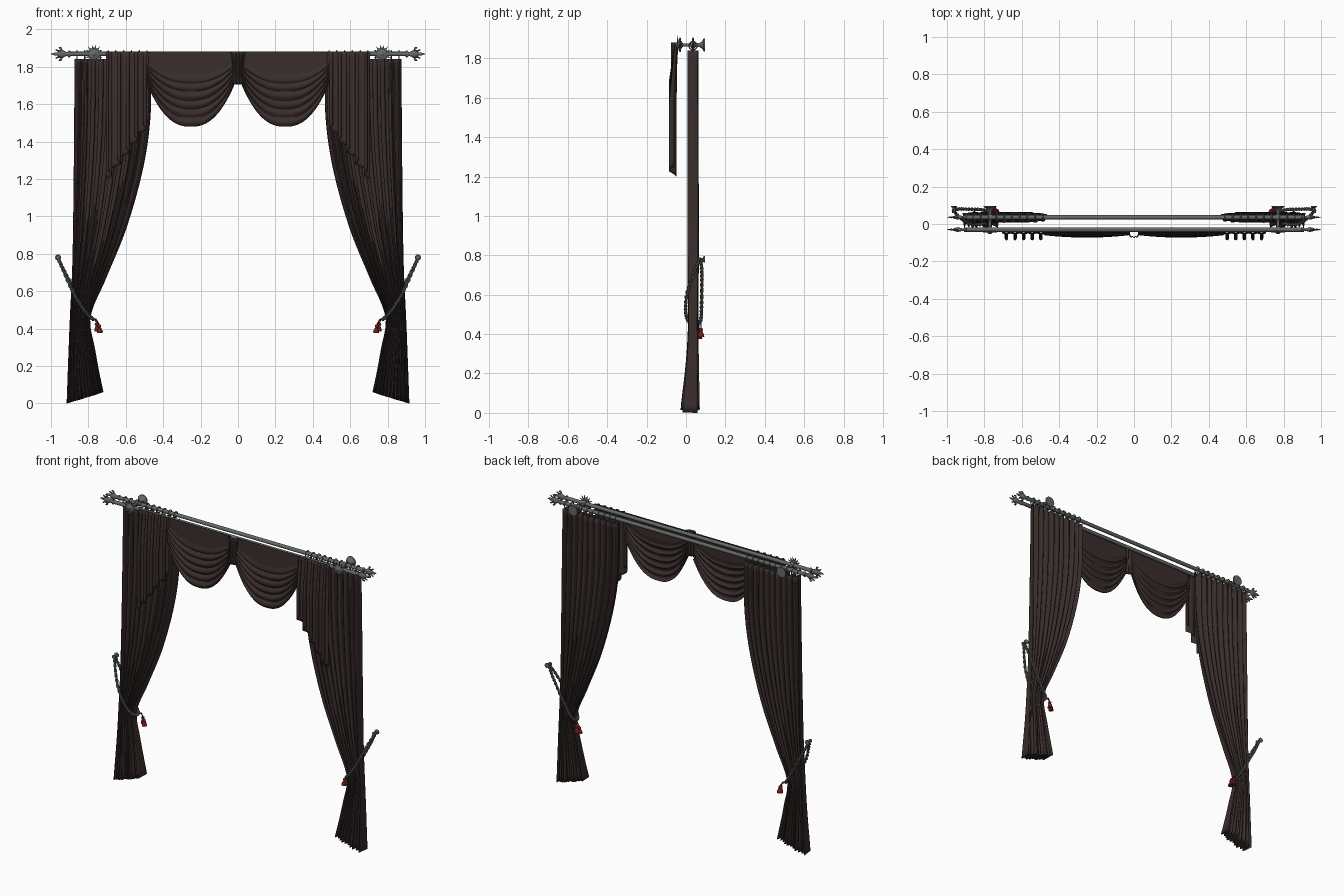
import bpy, bmesh, math
from math import sin, cos, pi
from mathutils import Vector, Matrix

if "Cube" in bpy.data.objects:
    bpy.data.objects.remove(bpy.data.objects["Cube"])


def material(name, rgb):
    m = bpy.data.materials.new(name)
    m.diffuse_color = (*rgb, 1)
    m.use_nodes = True
    m.node_tree.nodes["Principled BSDF"].inputs["Base Color"].default_value = m.diffuse_color
    return m


CLOTH = material("dark_cloth", (0.04, 0.027, 0.025))
METAL = material("dark_metal", (0.13, 0.14, 0.14))
RED = material("tassel_red", (0.16, 0.015, 0.01))


def finish(name, me, mat, mirror=True, thick=0):
    ob = bpy.data.objects.new(name, me)
    bpy.context.collection.objects.link(ob)
    me.materials.clear()
    me.materials.append(mat)
    if thick:
        m = ob.modifiers.new("Thickness", 'SOLIDIFY')
        m.thickness, m.offset = thick, 0
    if mirror:
        m = ob.modifiers.new("Mirror", 'MIRROR')
        m.use_mirror_merge = False
    bpy.ops.object.select_all(action='DESELECT')
    ob.select_set(True)
    bpy.context.view_layer.objects.active = ob
    bpy.ops.object.shade_smooth_by_angle(angle=math.radians(50))
    return ob


def from_bm(name, bm, mat, mirror=True):
    bmesh.ops.recalc_face_normals(bm, faces=bm.faces)
    me = bpy.data.meshes.new(name)
    bm.to_mesh(me)
    bm.free()
    return finish(name, me, mat, mirror)


def sheet(name, f, nu, nv, mirror=True, thick=0.003):
    """Cloth surface from a function of u (across) and v (down)."""
    verts = [f(i / nu, j / nv) for j in range(nv + 1) for i in range(nu + 1)]
    w = nu + 1
    faces = [(j * w + i, j * w + i + 1, (j + 1) * w + i + 1, (j + 1) * w + i)
             for j in range(nv) for i in range(nu)]
    me = bpy.data.meshes.new(name)
    me.from_pydata(verts, [], faces)
    return finish(name, me, CLOTH, mirror, thick)


def spline(keys, t):
    """Smooth value at t through (key, value) pairs."""
    n = len(keys)
    i = max(k for k in range(n - 1) if k == 0 or keys[k][0] <= t)

    def slope(k):
        a, b = keys[max(k - 1, 0)], keys[min(k + 1, n - 1)]
        return (b[1] - a[1]) / (b[0] - a[0])
    (x0, y0), (x1, y1) = keys[i], keys[i + 1]
    h = x1 - x0
    s = (t - x0) / h
    return (y0 * (1 + 2 * s) * (1 - s) ** 2 + slope(i) * h * s * (1 - s) ** 2
            + y1 * s * s * (3 - 2 * s) + slope(i + 1) * h * s * s * (s - 1))


def lathe(bm, prof, loc, axis, n=16, squash=1.0):
    """Revolve (radius, distance) profile about an axis; squash flattens in y."""
    q = Vector(axis).to_track_quat('Z', 'Y').to_matrix()
    rows = []
    for r, d in prof:
        row = []
        for k in range(n):
            p = q @ Vector((r * cos(2 * pi * k / n), r * sin(2 * pi * k / n), d))
            row.append(bm.verts.new(Vector(loc) + Vector((p.x, p.y * squash, p.z))))
        rows.append(row)
    for a, b in zip(rows, rows[1:]):
        for k in range(n):
            bm.faces.new((a[k], a[(k + 1) % n], b[(k + 1) % n], b[k]))
    bm.faces.new(rows[0][::-1])
    bm.faces.new(rows[-1])


def tubes(name, paths, r, mat, mirror=True, res=2):
    cu = bpy.data.curves.new(name, 'CURVE')
    cu.dimensions, cu.bevel_depth, cu.bevel_resolution = '3D', r, res
    cu.use_fill_caps = True
    for pts in paths:
        sp = cu.splines.new('POLY')
        sp.points.add(len(pts) - 1)
        for p, c in zip(sp.points, pts):
            p.co = (*c, 1)
    tmp = bpy.data.objects.new(name + "_path", cu)
    bpy.context.collection.objects.link(tmp)
    dg = bpy.context.evaluated_depsgraph_get()
    me = bpy.data.meshes.new_from_object(tmp.evaluated_get(dg))
    bpy.data.objects.remove(tmp)
    return finish(name, me, mat, mirror)


# Side curtains: gathered at the tieback, flaring at the hem
OUTER = [(0, .915), (.4, .9), (.8, .883), (1.84, .872)]
INNER = [(0, .705), (.06, .72), (.29, .765), (.46, .79), (.66, .71), (.93, .6),
         (1.25, .51), (1.52, .47), (1.84, .465)]
DEPTH = [(0, .05), (.25, .033), (.46, .025), (.8, .028), (1.84, .027)]
MID = [(0, .02), (.3, .033), (.5, .036), (1.84, .035)]


def curtain(u, v):
    z = 1.84 * (1 - v) + .06 * u * v ** 3
    a, b = spline(OUTER, z), spline(INNER, z)
    th = 2 * pi * 10 * u + .5 * sin(5 * u + 2 * v)
    amp = spline(DEPTH, z) * (.85 + .15 * sin(17 * u + 3 * v))
    x = a + (b - a) * (u + .016 * sin(2 * th) * sin(pi * u))
    return x, spline(MID, z) + amp * cos(th), z


sheet("side_curtain", curtain, 130, 44)


# Swags: draped folds following the curved lower edge
def swag(u, v):
    s = 2 * u - 1
    w = max(0, (v - .3) / .7)
    z = 1.88 - v * (.18 + .22 * (1 - abs(s) ** 2.4))
    y = -.045 - .014 * v * (1 - s * s) - .013 * abs(sin(pi * 6 * w)) * min(1, 4 * w)
    return .252 + .23 * s, y, z


sheet("swag", swag, 48, 72)


# Tails: overlapping pleats with a stepped diagonal hem
def tail(u, v):
    th = 2 * pi * 5 * u
    g = min(1, 2 * v)
    x = .475 + .23 * u + .018 * sin(th)
    return x, -.05 - .018 * g + (.006 + .012 * g) * cos(th), 1.88 - v * (.37 + .31 * u)


sheet("valance_tail", tail, 90, 24)


# Centre tab covering the join of the swags
def tab(u, v):
    x = (2 * u - 1) * (.036 - .007 * sin(pi * v))
    return x, -.045 - .025 * sin(pi * u) ** .5 - .004 * cos(8 * pi * u), 1.88 - .175 * v


sheet("centre_tab", tab, 40, 10, mirror=False)

# Two rods with collars
RODS = (-.03, .036)
bm = bmesh.new()
for y in RODS:
    lathe(bm, [(.012, -.91), (.012, .91)], (0, y, 1.868), (1, 0, 0))
from_bm("rods", bm, METAL, mirror=False)

# Finials: flattened spear with scrolls
bm = bmesh.new()
scrolls = []
for y in RODS:
    lathe(bm, [(.012, 0), (.018, .003), (.018, .012), (.01, .018), (.014, .03), (.022, .045),
               (.016, .06), (.007, .075), (.009, .083), (.001, .105)],
          (.895, y, 1.868), (1, 0, 0), squash=.6)
    for s in (1, -1):
        scrolls.append([(.955 + (.004 + .0035 * a) * cos(a + 1.2), y,
                         1.868 + s * (.029 + (.002 + .0028 * a) * sin(a + 1.2)))
                        for a in [k * .4 for k in range(13)]])
from_bm("finials", bm, METAL)
tubes("finial_scrolls", scrolls, .0045, METAL)

# Wall brackets with arm, rod cups and sunburst rosette
bm = bmesh.new()
B = (.77, 0, 1.868)
lathe(bm, [(.034, -.097), (.034, -.09), (.02, -.083), (.011, -.07), (.008, -.055),
           (.008, .04)], B, (0, -1, 0))
for y in RODS:
    lathe(bm, [(.017, -.012), (.017, .012)], (.77, y, 1.868), (1, 0, 0))
lathe(bm, [(.026, .038), (.028, .042), (.02, .046), (.012, .047), (.008, .052), (.001, .054)],
      B, (0, -1, 0))
for k in range(14):
    a = 2 * pi * k / 14
    lathe(bm, [(.006, .02), (.005, .034), (.0008, .05)], (.77, -.042, 1.868),
          (cos(a), 0, sin(a)), 6, .5)
from_bm("wall_bracket", bm, METAL)

# Curtain rings with eyelets on the back rod
rings = []
for i in range(10):
    x = .487 + i * .0415
    rings.append([(x, .036 + .021 * cos(2 * pi * k / 20), 1.864 + .021 * sin(2 * pi * k / 20))
                  for k in range(21)])
    rings.append([(x, .036, 1.845), (x, .036, 1.825)])
tubes("curtain_rings", rings, .0035, METAL, res=1)

# Tieback hook on the wall
bm = bmesh.new()
lathe(bm, [(.016, 0), (.016, .006), (.007, .01), (.007, .03), (.012, .033), (.012, .038)],
      (.962, .096, .78), (0, -1, 0))
from_bm("tieback_hook", bm, METAL)

# Twisted tieback rope looping round the curtain
LOOP = [(.966, .072, .785), (.93, .035, .70), (.885, .004, .60), (.83, -.002, .51),
        (.79, .014, .463), (.775, .045, .45), (.79, .072, .465), (.83, .078, .525),
        (.89, .08, .635), (.935, .08, .72), (.966, .075, .785)]
axes = [[(i, p[c]) for i, p in enumerate(LOOP)] for c in range(3)]
path = [Vector([spline(a, t / 16) for a in axes]) for t in range(161)]
strands = []
for ph in (0, pi):
    pts = []
    for i, p in enumerate(path):
        t = (path[min(i + 1, 160)] - path[max(i - 1, 0)]).normalized()
        n = t.cross(Vector((.5, 0, .85))).normalized()
        n = n if n.length else Vector((0, 1, 0))
        a = i * .7 + ph
        pts.append(p + .0045 * (n * cos(a) + t.cross(n) * sin(a)))
    strands.append(pts)
tubes("tieback_rope", strands, .0055, METAL, res=1)

# Pair of red tassels hanging from the rope
bm = bmesh.new()
cords = []
for x, y, z in ((.757, .076, .432), (.743, .066, .423)):
    lathe(bm, [(.002, 0), (.008, .003), (.011, .01), (.008, .017), (.006, .019), (.011, .024),
               (.015, .036), (.017, .046), (.012, .047)], (x, y, z), (-.12, 0, -1), 14)
    cords.append([(.778, .06, .452), ((x + .778) / 2, y, .452), (x, y, z)])
from_bm("tassels", bm, RED)
tubes("tassel_cords", cords, .0035, RED, res=1)
